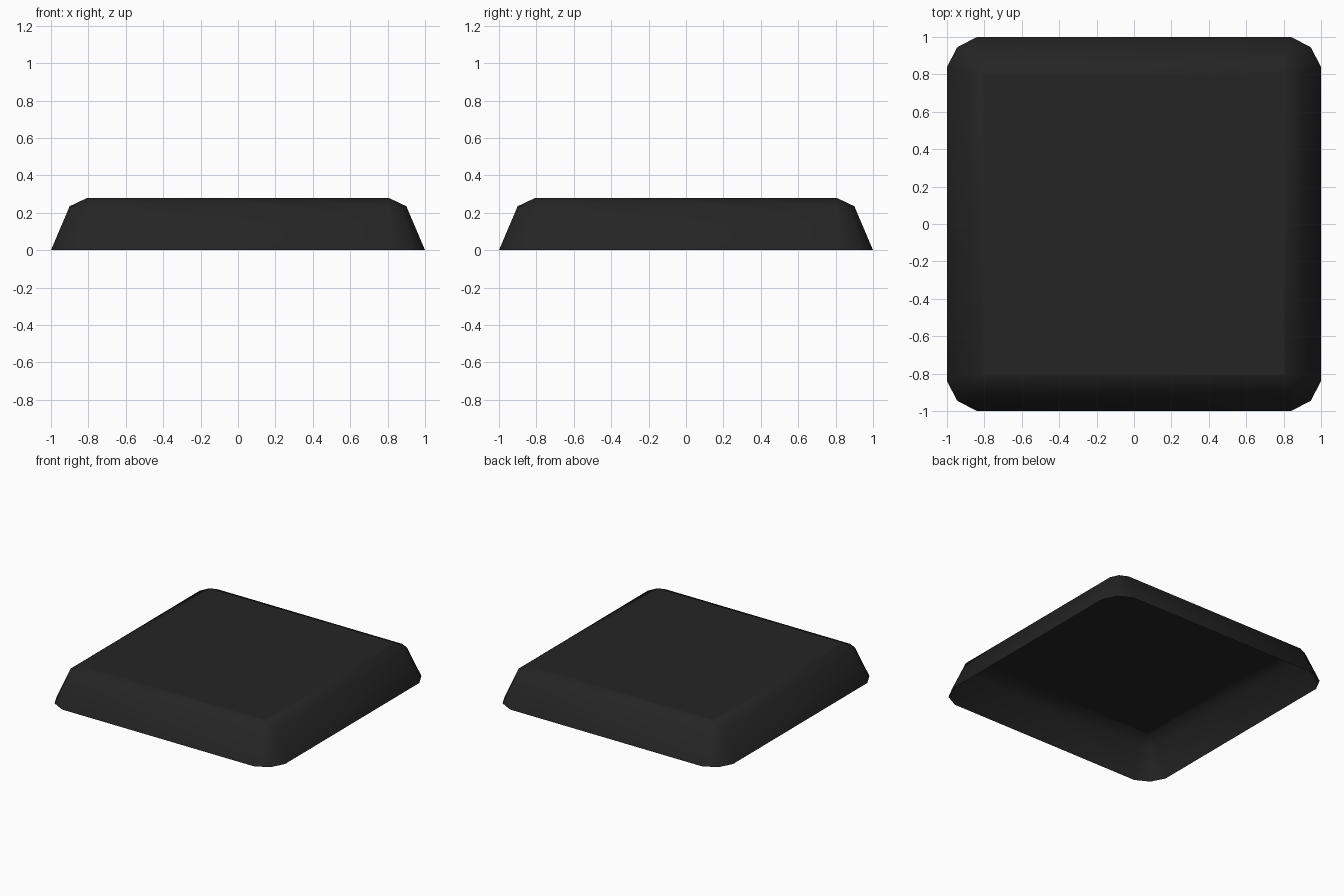
import bpy
import bmesh

cube = bpy.data.objects.get("Cube")
if cube:
    bpy.data.objects.remove(cube, do_unlink=True)

# Dark rubber-like colour
mat = bpy.data.materials.new("charcoal black")
mat.use_nodes = True
COLOR = (0.018, 0.018, 0.018, 1.0)
mat.diffuse_color = COLOR
bsdf = next(n for n in mat.node_tree.nodes if n.type == 'BSDF_PRINCIPLED')
bsdf.inputs["Base Color"].default_value = COLOR
bsdf.inputs["Roughness"].default_value = 0.6


def ring(bm, half, flat, diag, z):
    """Square loop with two-segment corners: three points per corner."""
    pts = []
    for sx, sy in ((1, 1), (-1, 1), (-1, -1), (1, -1)):
        corner = [(half, flat), (diag, diag), (flat, half)]
        if sx * sy < 0:
            corner.reverse()
        pts += [bm.verts.new((sx * x, sy * y, z)) for x, y in corner]
    return pts


bm = bmesh.new()

# Sloping skirt and shoulder, open underneath
bottom = ring(bm, 1.0, 0.84, 0.945, 0.0)
shoulder = ring(bm, 0.9, 0.805, 0.87, 0.235)
top = [bm.verts.new((0.805 * sx, 0.805 * sy, 0.28))
       for sx, sy in ((1, 1), (-1, 1), (-1, -1), (1, -1))]

for i in range(12):
    j = (i + 1) % 12
    bm.faces.new((bottom[i], bottom[j], shoulder[j], shoulder[i]))
    a, b = top[i // 3], top[j // 3]
    if a is b:
        bm.faces.new((shoulder[i], shoulder[j], a))
    else:
        bm.faces.new((shoulder[i], shoulder[j], b, a))

# Flat top with a very shallow sunken panel
panel = bm.faces.new(top)
bmesh.ops.inset_region(bm, faces=[panel], thickness=0.035, depth=-0.005)
bmesh.ops.recalc_face_normals(bm, faces=bm.faces)
bm.normal_update()
if panel.normal.z < 0:
    bmesh.ops.reverse_faces(bm, faces=bm.faces)

for f in bm.faces:
    f.smooth = True
# Crisp edge around the top
for e in bm.edges:
    if all(max(abs(v.co.x), abs(v.co.y)) < 0.81 and v.co.z > 0.27 for v in e.verts):
        e.smooth = False

mesh = bpy.data.meshes.new("base_pad")
bm.to_mesh(mesh)
bm.free()
mesh.materials.append(mat)
pad = bpy.data.objects.new("base_pad", mesh)
bpy.context.collection.objects.link(pad)
